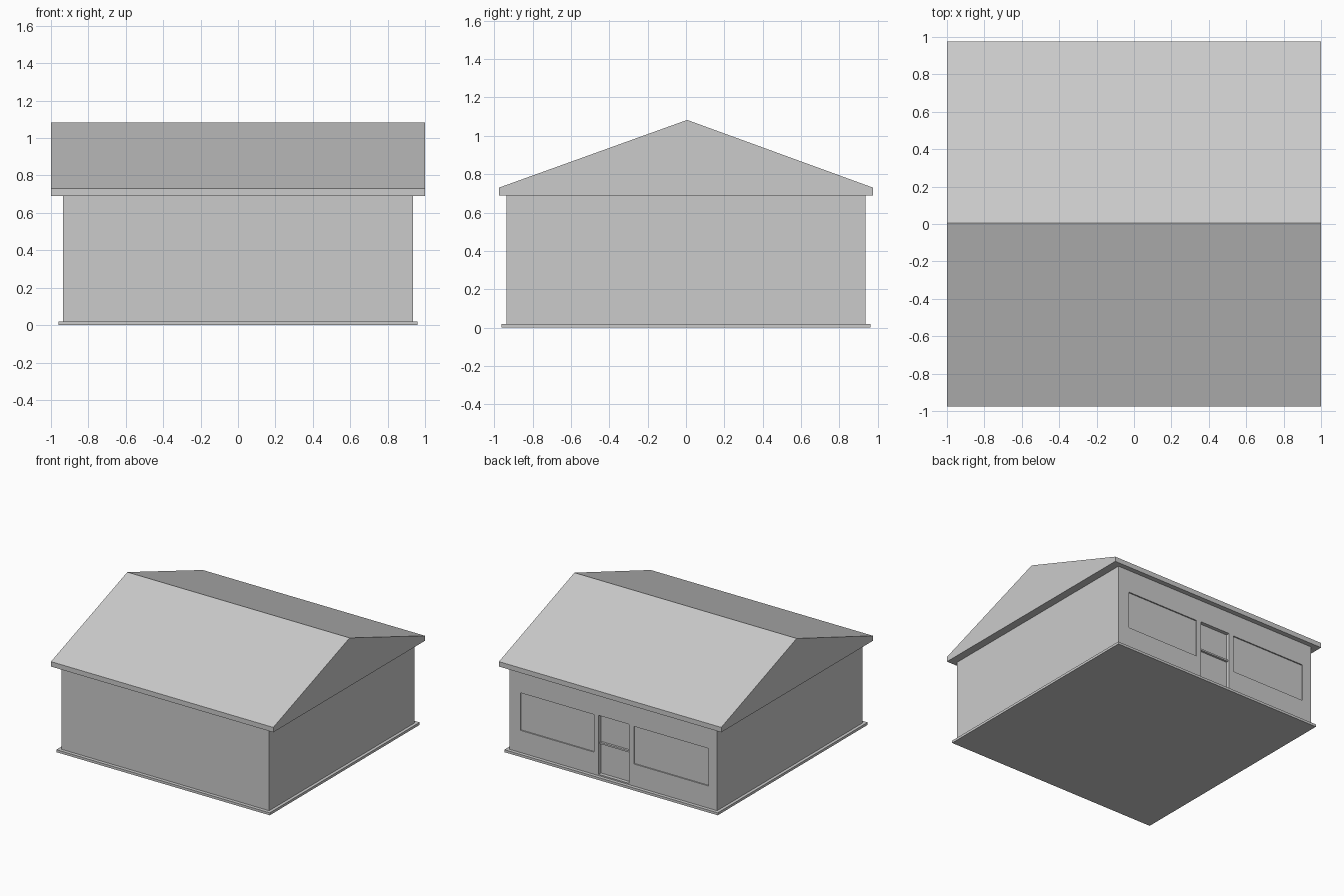
import bpy
import bmesh

if "Cube" in bpy.data.objects:
    bpy.data.objects.remove(bpy.data.objects["Cube"])


def box(name, x0, x1, y0, y1, z0, z1):
    bm = bmesh.new()
    bmesh.ops.create_cube(bm, size=1)
    for v in bm.verts:
        v.co.x = x1 if v.co.x > 0 else x0
        v.co.y = y1 if v.co.y > 0 else y0
        v.co.z = z1 if v.co.z > 0 else z0
    return finish(name, bm)


def finish(name, bm):
    bmesh.ops.recalc_face_normals(bm, faces=bm.faces)
    mesh = bpy.data.meshes.new(name)
    bm.to_mesh(mesh)
    bm.free()
    ob = bpy.data.objects.new(name, mesh)
    bpy.context.collection.objects.link(ob)
    return ob


# Foundation slab and wall block
box("foundation", -0.96, 0.96, -0.963, 0.963, 0, 0.02)
WALL = 0.935
walls = box("walls", -WALL, WALL, -WALL, WALL, 0.02, 0.69)


def recess(name, x0, x1, z0, z1, depth):
    """Sink a rectangular opening into the back wall."""
    cutter = box(name + "_cutter", x0, x1, WALL - depth, WALL + 0.1, z0, z1)
    cutter.hide_render = True
    cutter.hide_viewport = True
    cutter.display_type = 'WIRE'
    mod = walls.modifiers.new(name, 'BOOLEAN')
    mod.operation = 'DIFFERENCE'
    mod.solver = 'EXACT'
    mod.object = cutter


# Back doorway and the shallow window on each side of it
recess("doorway", -0.14, 0.132, 0.03, 0.51, 0.03)
recess("left_window", 0.175, 0.835, 0.20, 0.505, 0.01)
recess("right_window", -0.855, -0.185, 0.20, 0.505, 0.01)

# Thin cross rail of the door
box("door_rail", -0.14, 0.132, WALL - 0.035, WALL - 0.012, 0.275, 0.288)

# Gable roof: end profile extruded along x
profile = [(-0.975, 0.69), (0.975, 0.69), (0.975, 0.73), (0.006, 1.083), (-0.975, 0.73)]
bm = bmesh.new()
face = bm.faces.new([bm.verts.new((-1, y, z)) for y, z in profile])
ext = bmesh.ops.extrude_face_region(bm, geom=[face], use_keep_orig=True)
moved = [g for g in ext["geom"] if isinstance(g, bmesh.types.BMVert)]
bmesh.ops.translate(bm, verts=moved, vec=(2, 0, 0))
finish("roof", bm)
